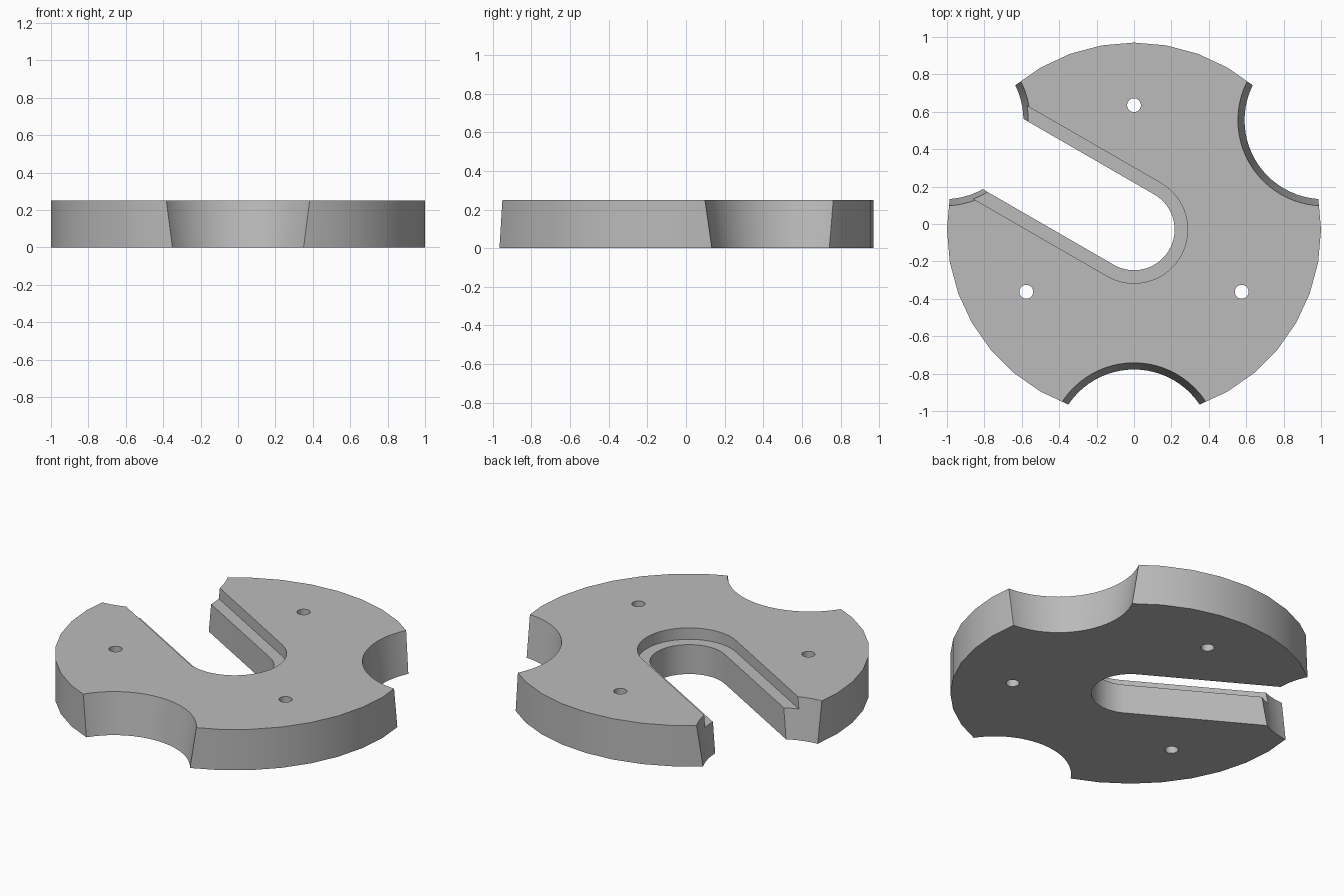
import bpy, bmesh
from math import radians, cos, sin, pi
from mathutils import Matrix, Vector

cube = bpy.data.objects.get("Cube")
if cube:
    bpy.data.objects.remove(cube, do_unlink=True)

HEIGHT = 0.25
LEDGE_Z = 0.18
CENTRE = Vector((0, -0.03, 0))

grey = bpy.data.materials.new("plain grey")
grey.use_nodes = True
colour = (0.5, 0.5, 0.5, 1)
grey.diffuse_color = colour
grey.node_tree.nodes["Principled BSDF"].inputs["Base Color"].default_value = colour


def make_object(name, bm):
    bmesh.ops.recalc_face_normals(bm, faces=bm.faces)
    mesh = bpy.data.meshes.new(name)
    bm.to_mesh(mesh)
    bm.free()
    mesh.materials.append(grey)
    obj = bpy.data.objects.new(name, mesh)
    bpy.context.collection.objects.link(obj)
    return obj


def polar(distance, degrees):
    a = radians(degrees)
    return CENTRE + Vector((cos(a), sin(a), 0)) * distance


def frustum(name, at, r_low, r_high, z_low, z_high, sides):
    bm = bmesh.new()
    middle = at + Vector((0, 0, (z_low + z_high) / 2))
    bmesh.ops.create_cone(bm, cap_ends=True, segments=sides, radius1=r_low,
                          radius2=r_high, depth=z_high - z_low,
                          matrix=Matrix.Translation(middle))
    return make_object(name, bm)


def slot(name, radius, z_low, z_high, steps=32):
    """Round-ended channel running from the centre out through the rim."""
    bm = bmesh.new()
    points = [(radius * cos(a), radius * sin(a)) for a in
              (-pi / 2 + pi * i / steps for i in range(steps + 1))]
    points += [(-1.5, radius), (-1.5, -radius)]
    face = bm.faces.new([bm.verts.new((x, y, z_low)) for x, y in points])
    top = bmesh.ops.extrude_face_region(bm, geom=[face])["geom"]
    bmesh.ops.translate(bm, vec=(0, 0, z_high - z_low),
                        verts=[v for v in top if isinstance(v, bmesh.types.BMVert)])
    bm.transform(Matrix.Translation(CENTRE) @ Matrix.Rotation(radians(-30), 4, "Z"))
    return make_object(name, bm)


# Round plate
plate = frustum("slotted_plate", CENTRE, 1, 1, 0, HEIGHT, 36)

# Stepped slot, tapered rim notches and screw holes
cutters = [slot("slot_cutter", 0.217, -0.1, 0.4),
           slot("ledge_cutter", 0.287, LEDGE_Z, 0.4)]
for i, angle in enumerate((-90, 30, 150)):
    cutters.append(frustum(f"notch_cutter_{i}", polar(1.17, angle),
                           0.415, 0.465, -0.05, 0.30, 72))
    cutters.append(frustum(f"hole_cutter_{i}", polar(0.665, angle + 180),
                           0.037, 0.037, -0.1, 0.4, 24))

bpy.context.view_layer.objects.active = plate
for cutter in cutters:
    mod = plate.modifiers.new(cutter.name, "BOOLEAN")
    mod.operation = "DIFFERENCE"
    mod.solver = "EXACT"
    mod.object = cutter
    bpy.ops.object.modifier_apply(modifier=mod.name)
for cutter in cutters:
    bpy.data.objects.remove(cutter, do_unlink=True)

# Smooth curved walls, sharp rims
bpy.ops.object.select_all(action="DESELECT")
plate.select_set(True)
bpy.ops.object.shade_smooth_by_angle(angle=radians(30))
